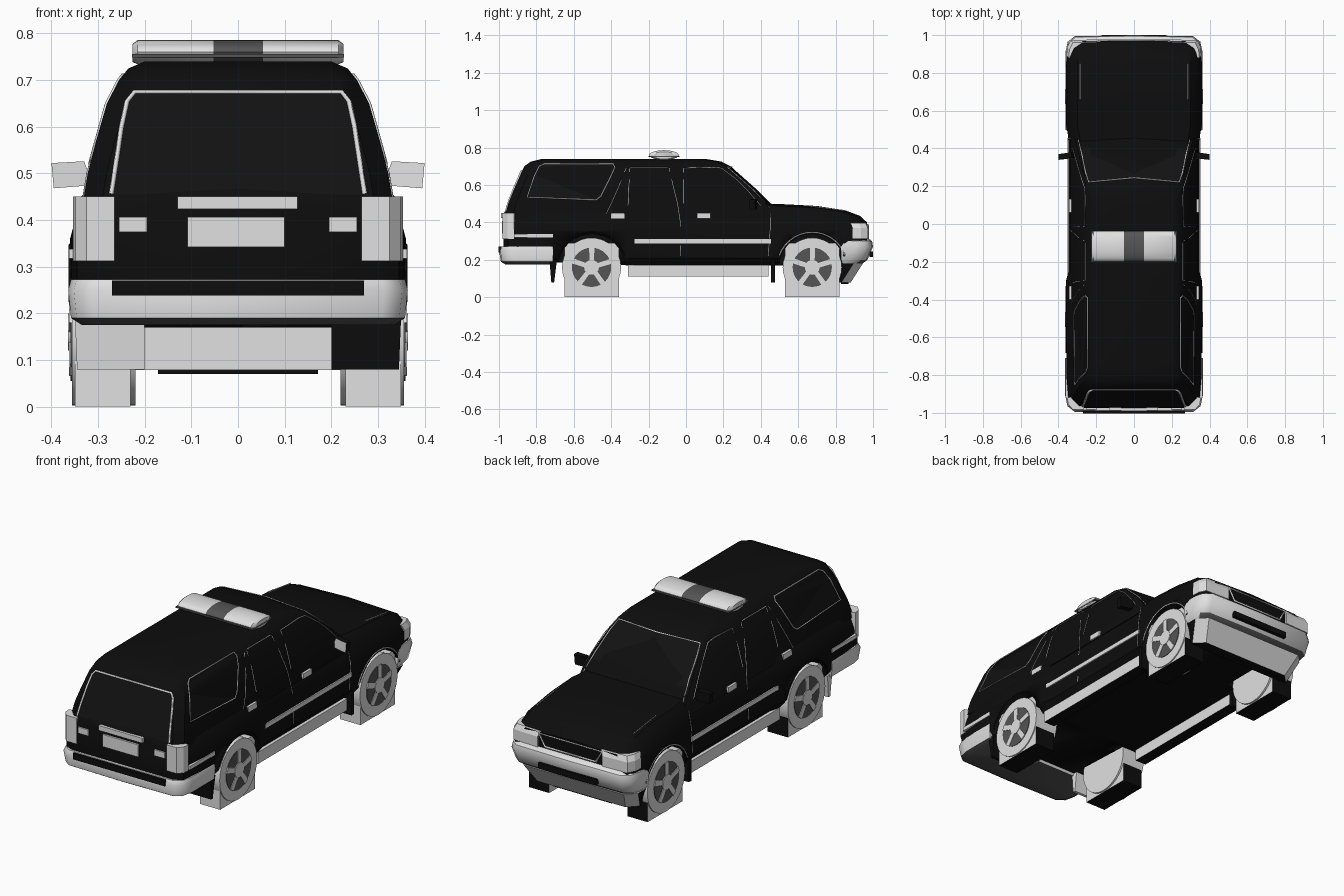
import bpy, bmesh, math
from mathutils import Vector

cube = bpy.data.objects.get("Cube")
if cube:
    bpy.data.objects.remove(cube, do_unlink=True)


def material(name, value):
    m = bpy.data.materials.new(name)
    m.use_nodes = True
    colour = (value, value, value, 1)
    m.diffuse_color = colour
    m.node_tree.nodes["Principled BSDF"].inputs["Base Color"].default_value = colour
    return m


BLACK = material("black_paint", 0.004)
GLASS = material("black_glass", 0.006)
LIGHT = material("light_grey", 0.75)
DARK = material("dark_grey", 0.09)


def add(name, bm, *mats, smooth=0, rule=None):
    """Finish a bmesh as a named object."""
    bmesh.ops.recalc_face_normals(bm, faces=bm.faces)
    bm.normal_update()
    for f in bm.faces:
        f.smooth = smooth > 0
        if rule:
            f.material_index = rule(f)
    me = bpy.data.meshes.new(name)
    bm.to_mesh(me)
    bm.free()
    for m in mats:
        me.materials.append(m)
    if smooth:
        me.set_sharp_from_angle(angle=math.radians(smooth))
    ob = bpy.data.objects.new(name, me)
    bpy.context.scene.collection.objects.link(ob)
    return ob


def loft(name, rings, *mats, **kw):
    """Skin a list of equal closed rings and cap both ends."""
    bm = bmesh.new()
    vs = [[bm.verts.new(p) for p in r] for r in rings]
    n = len(rings[0])
    for a, b in zip(vs, vs[1:]):
        for i in range(n):
            j = (i + 1) % n
            bm.faces.new((a[i], a[j], b[j], b[i]))
    bm.faces.new(vs[0])
    bm.faces.new(vs[-1])
    return add(name, bm, *mats, **kw)


def box(name, x, y, z, *mats, **kw):
    ring = [(x[0], y[0]), (x[1], y[0]), (x[1], y[1]), (x[0], y[1])]
    return loft(name, [[(a, b, h) for a, b in ring] for h in z], *mats, **kw)


def disc(name, x0, x1, y, z, r, mat, n=32):
    turn = [i * math.tau / n for i in range(n)]
    return loft(name, [[(x, y + r * math.cos(t), z + r * math.sin(t)) for t in turn]
                       for x in (x0, x1)], mat, smooth=40)


def both(half):
    """Mirror half a ring that starts and ends on the centre line."""
    return half + [(-p[0],) + tuple(p[1:]) for p in half[-2:0:-1]]


def bake(ob):
    """Replace an object by the mesh it evaluates to."""
    dg = bpy.context.evaluated_depsgraph_get()
    me = bpy.data.meshes.new_from_object(ob.evaluated_get(dg))
    new = bpy.data.objects.new("part", me)
    bpy.context.scene.collection.objects.link(new)
    name = ob.name
    bpy.data.objects.remove(ob, do_unlink=True)
    new.name = name
    return new


def strip(name, pts, closed=False, r=0.0035, mat=LIGHT, pane=False):
    cu = bpy.data.curves.new(name, 'CURVE')
    cu.dimensions = '3D'
    cu.bevel_depth = r
    cu.bevel_resolution = 0
    sp = cu.splines.new('POLY')
    sp.points.add(len(pts) - 1)
    for p, q in zip(sp.points, pts):
        p.co = (*q, 1)
    sp.use_cyclic_u = closed
    cu.materials.append(mat)
    ob = bpy.data.objects.new(name, cu)
    bpy.context.scene.collection.objects.link(ob)
    bake(ob)
    if pane:
        bm = bmesh.new()
        bm.faces.new([bm.verts.new(p) for p in pts])
        add(name + "_pane", bm, GLASS)


def interp(table, z, k):
    for a, b in zip(table, table[1:]):
        if z <= b[0]:
            return a[k] + (b[k] - a[k]) * max(0, (z - a[0]) / (b[0] - a[0]))
    return table[-1][k]


# Lower body: (y, half width, top height, bottom height)
STATIONS = [(-.975, .31, .44, .25), (-.95, .345, .47, .22), (-.8, .358, .48, .19),
            (-.3, .36, .48, .17), (-.25, .346, .48, .17), (.45, .346, .49, .17),
            (.53, .36, .487, .17), (.7, .36, .478, .17), (.85, .36, .455, .18),
            (.93, .35, .425, .2), (.968, .33, .39, .22)]
body = loft("lower_body", [both([(0, y, b), (w - .03, y, b), (w, y, b + .04),
            (w, y, min(.36, t - .05)), (w - .025, y, t - .035), (w - .06, y, t),
            (0, y, t + .01)]) for y, w, t, b in STATIONS], BLACK, smooth=35)

# Cabin: (height, rear y, front y, half width)
CABIN = [(.42, -.972, .5, .335), (.5, -.95, .455, .322), (.57, -.922, .385, .304),
         (.65, -.888, .295, .281), (.7, -.865, .238, .255), (.725, -.83, .19, .235),
         (.74, -.77, .1, .2)]
loft("cabin", [both([(0, b, z), (w - .04, b, z), (w, b + .04, z), (w, f - .06, z),
     (w - .015, f - .025, z), (0, f, z)]) for z, b, f, w in CABIN], BLACK, smooth=35)

# Wheel arches cut from the body
AXLES = (("rear", -.505), ("front", .675))
for _, y in AXLES:
    for s in (1, -1):
        cutter = disc("arch_cutter", s * .2, s * .5, y, .16, .178, BLACK)
        cutter.hide_render = True
        mod = body.modifiers.new("arch", 'BOOLEAN')
        mod.operation, mod.object, mod.solver = 'DIFFERENCE', cutter, 'EXACT'
        body = bake(body)
        bpy.data.objects.remove(cutter, do_unlink=True)


def side(pts, s):
    """Put (y, z) points on the body side."""
    out = []
    for y, z in pts:
        x = .346 if z < .36 else .346 - (z - .36) * .2 if z < .42 else interp(CABIN, z, 3)
        out.append((s * (x + .001), y, z))
    return out


for s, tag in ((1, "left_"), (-1, "right_")):
    # Wheels with block, tyre and spoked rim
    for end, y in AXLES:
        n = tag + end + "_"
        box(n + "wheel_block", (s * .23, s * .35), (y - .145, y + .147), (0, .29), LIGHT, BLACK,
            rule=lambda f: int(f.normal.y > .5 or f.normal.z < -.5))
        disc(n + "tyre", s * .22, s * .356, y, .16, .158, LIGHT)
        disc(n + "rim", s * .35, s * .359, y, .16, .105, DARK)
        disc(n + "hub", s * .35, s * .364, y, .16, .04, LIGHT, 16)
        for k in range(5):
            a = math.tau * k / 5 + .3
            d, e = Vector((0, math.cos(a), math.sin(a))), Vector((0, -math.sin(a), math.cos(a)))
            c = Vector((0, y, .16))
            loft(n + "spoke", [[c + d * u + e * v + Vector((s * x, 0, 0)) for u, v in
                 ((.02, -.012), (.105, -.014), (.105, .014), (.02, .012))]
                 for x in (.355, .362)], LIGHT)
        arc = [math.radians(20 + 10 * i) for i in range(15)]
        strip(n + "arch_lip", [(s * .359, y + .187 * math.cos(t), .16 + .187 * math.sin(t))
                               for t in arc], r=.004, mat=LIGHT if end == "front" else BLACK)
    # Window outlines and door seams
    strip(tag + "quarter_window", side([(-.85, .535), (-.81, .65), (-.785, .7), (-.76, .712),
          (-.39, .712), (-.38, .695), (-.4, .65), (-.455, .54), (-.48, .52)], s), True, pane=True)
    seams = {"rear_door_edge": [(-.28, .22), (-.36, .34), (-.43, .44), (-.4, .5), (-.36, .59), (-.32, .69)],
             "rear_window_edge": [(-.31, .49), (-.305, .6), (-.3, .69)],
             "rear_window_top": [(-.3, .695), (-.1, .695)],
             "centre_seam": [(-.03, .22), (-.03, .4), (-.045, .5), (-.07, .6), (-.09, .69)],
             "front_window": [(-.015, .5), (-.015, .6), (-.015, .69), (.14, .695), (.19, .69), (.27, .63), (.33, .57), (.4, .49)],
             "front_door_edge": [(.44, .22), (.45, .36), (.45, .45)]}
    for n, pts in seams.items():
        strip(tag + n, side(pts, s), r=.0022)
    # Side trim, handles, running board
    box(tag + "door_trim", (s * .33, s * .353), (-.29, .455), (.287, .31), LIGHT)
    box(tag + "rear_trim", (s * .33, s * .362), (-.92, -.71), (.318, .338), LIGHT)
    for y in (-.4, .06):
        box(tag + "door_handle", (s * .32, s * .343), (y, y + .072), (.422, .45), LIGHT)
    box(tag + "running_board", (s * .27, s * .335), (-.31, .44), (.11, .172), LIGHT, BLACK,
        rule=lambda f: int(f.normal.z < -.5))
    # Mirrors, flaps
    loft(tag + "mirror", [[(s * .31, y, .475), (s * .395, y - .01, .468), (s * .4, y - .01, .522),
         (s * .33, y, .526)] for y in (.35, .38)], LIGHT, BLACK,
         rule=lambda f: int(f.normal.y > -.5))
    loft(tag + "rear_mud_flap", [[(s * .2, y, .2), (s * .35, y, .2), (s * .345, y - d, .08),
         (s * .2, y - d, .08)] for y, d in ((-.73, -.01), (-.69, .015))],
         BLACK if s > 0 else LIGHT)
    box(tag + "front_mud_flap", (s * .25, s * .35), (.455, .475), (.08, .2), BLACK)
    # Lamps
    rear = [(.265, -.981), (.325, -.981), (.348, -.955), (.354, -.92), (.265, -.9)]
    loft(tag + "tail_lamp", [[(s * x, y, z) for x, y in rear] for z in (.312, .45)], LIGHT)
    head = [(.19, .9), (.357, .89), (.354, .935), (.336, .972), (.19, .978)]
    loft(tag + "headlamp", [[(s * (x - d), y - d, z) for x, y in head]
                            for z, d in ((.315, 0), (.37, 0), (.398, .012))], LIGHT)
    box(tag + "reverse_lamp", (s * .195, s * .255), (-.983, -.96), (.374, .406), LIGHT)
    strip(tag + "hood_crease", [(s * .285, .66, .488), (s * .285, .85, .463)], r=.003)

# Windscreen and rear window outlines
screen = both([(0, .486), (.15, .484), (.295, .48), (.275, .57), (.257, .65), (.24, .695), (0, .697)])
strip("windscreen", [(x, interp(CABIN, z, 2) + .003 - .025 * abs(x) / (interp(CABIN, z, 3) - .015), z)
                     for x, z in screen], True, pane=True)
hatch = [(.272, .455), (.262, .52), (.25, .6), (.238, .655), (.222, .675)]
hatch = hatch + [(-x, z) for x, z in hatch[::-1]]
strip("rear_window", [(x, interp(CABIN, z, 1) - .002, z) for x, z in hatch], r=.006, pane=True)

# Tailgate fittings
box("number_plate", (-.108, .1), (-.985, -.96), (.342, .407), LIGHT)
box("tailgate_handle", (-.13, .128), (-.988, -.95), (.424, .45), LIGHT)


# Bumpers: (height, end y, half width, inner y)
def bumper(name, rows):
    rings = []
    for z, e, w, inner in rows:
        d = math.copysign(1, e)
        rings.append(both([(0, inner, z), (w, inner, z), (w, e - d * .09, z),
                           (w - .012, e - d * .035, z), (w - .05, e - d * .006, z), (0, e, z)]))
    loft(name, rings, LIGHT, DARK, smooth=40, rule=lambda f: int(f.normal.z < -.8))


bumper("rear_bumper", [(.175, -.965, .335, -.72), (.19, -.99, .358, -.71),
                       (.25, -1, .364, -.71), (.272, -.99, .358, -.71)])
box("bumper_step", (-.27, .27), (-1.003, -.99), (.238, .27), BLACK)
bumper("front_bumper", [(.17, .93, .335, .84), (.2, .97, .358, .83),
                        (.27, 1, .363, .83), (.3, .995, .358, .85), (.315, .975, .34, .87)])
box("bumper_slot", (-.17, .17), (.98, 1), (.215, .245), BLACK)
loft("front_skirt", [both([(0, b, z), (w, b, z), (w, f - .05, z), (w - .05, f, z), (0, f, z)])
     for z, b, f, w in ((.078, .82, .88, .31), (.18, .82, .945, .345))], LIGHT, BLACK,
     rule=lambda f: int(abs(f.normal.x) > .6 or f.normal.z < -.8))
box("skirt_lip", (-.172, .172), (.83, .87), (.07, .08), BLACK)
strip("grille_frame", [(x, .972, z) for x, z in
                       ((-.185, .388), (.185, .388), (.15, .325), (-.15, .325))], True, r=.006)

# Roof light bar with a dark centre
oval = [(-.118 + .08 * math.cos(t), .76 + .026 * math.sin(t))
        for t in (i * math.tau / 20 for i in range(20))]
for name, xs, mat in (("light_bar_right", ((-.226, .75), (-.215, 1), (-.052, 1)), LIGHT),
                      ("light_bar_centre", ((-.052, 1), (.054, 1)), DARK),
                      ("light_bar_left", ((.054, 1), (.215, 1), (.226, .75)), LIGHT)):
    loft(name, [[(x, -.118 + (y + .118) * k, .752 + (z - .752) * k) for y, z in oval]
                for x, k in xs], mat, smooth=40)
box("light_bar_band", (-.227, .227), (-.2, -.036), (.749, .756), DARK)
box("light_bar_foot", (-.2, .2), (-.15, -.085), (.73, .75), LIGHT)
